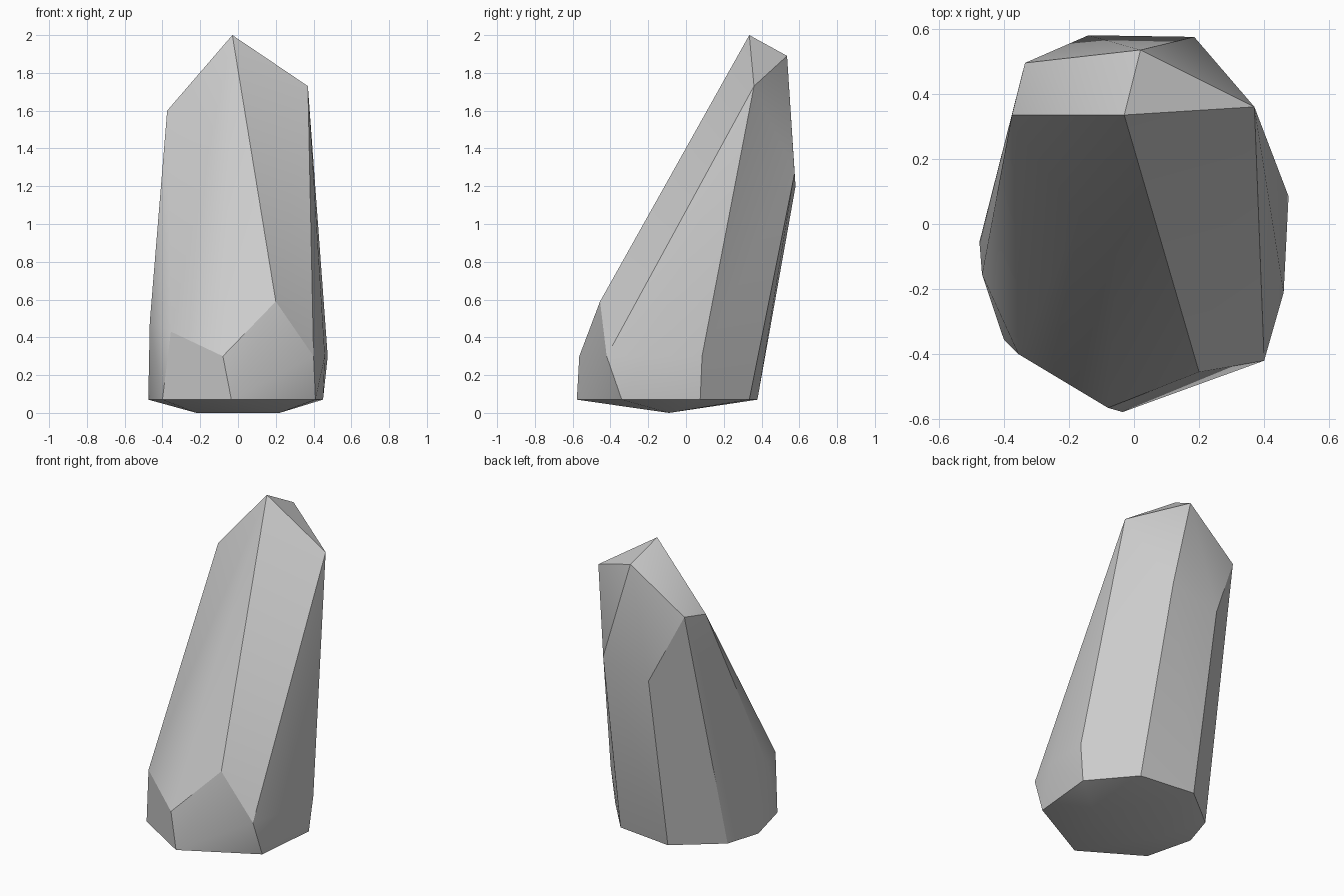
import bpy
import bmesh
import math

default_cube = bpy.data.objects.get("Cube")
if default_cube:
    bpy.data.objects.remove(default_cube, do_unlink=True)


def make_material(name, colour):
    material = bpy.data.materials.new(name)
    material.use_nodes = True
    material.diffuse_color = colour
    material.node_tree.nodes["Principled BSDF"].inputs["Base Color"].default_value = colour
    return material


def make_faceted_stone(name, corners, material):
    """Wrap the corner points in a convex skin and merge its flat facets."""
    bm = bmesh.new()
    for corner in corners:
        bm.verts.new(corner)
    hull = bmesh.ops.convex_hull(bm, input=bm.verts[:])
    loose = [v for v in bm.verts if not v.link_faces]
    bmesh.ops.delete(bm, geom=loose, context='VERTS')
    bmesh.ops.dissolve_limit(bm, angle_limit=math.radians(1),
                             verts=bm.verts[:], edges=bm.edges[:])
    bmesh.ops.recalc_face_normals(bm, faces=bm.faces[:])
    mesh = bpy.data.meshes.new(name)
    bm.to_mesh(mesh)
    bm.free()
    mesh.materials.append(material)
    stone = bpy.data.objects.new(name, mesh)
    bpy.context.collection.objects.link(stone)
    return stone


# Eight-sided base outline, tapering to a short keel on the ground
base_height = 0.07
base_outline = [(-0.035, -0.578), (0.41, -0.34), (0.45, 0.075), (0.23, 0.335),
                (-0.136, 0.378), (-0.407, 0.16), (-0.475, -0.055), (-0.40, -0.355)]
base = [(x, y, base_height) for x, y in base_outline]
keel = [(side * 0.22, -0.09, 0) for side in (-1, 1)]

# Chipped shoulder around the lower front and sides
shoulder = [(-0.08, -0.565, 0.30), (0.20, -0.455, 0.59), (0.40, -0.42, 0.30),
            (0.46, -0.21, 0.30), (0.475, 0.085, 0.30),
            (-0.355, -0.40, 0.43), (-0.467, -0.155, 0.48)]

# Bulge on the back, then the pointed crown
back = [(0.185, 0.575, 1.27), (-0.14, 0.58, 1.20)]
crown = [(-0.03, 0.335, 2.0), (0.37, 0.36, 1.73), (0.02, 0.535, 1.89),
         (-0.335, 0.495, 1.63), (-0.375, 0.335, 1.60)]

stone_grey = make_material("stone_grey", (0.6, 0.6, 0.6, 1))
stone = make_faceted_stone("leaning_stone", base + keel + shoulder + back + crown, stone_grey)

# Soft shading across shallow facets, crisp at strong edges
bpy.ops.object.select_all(action='DESELECT')
stone.select_set(True)
bpy.context.view_layer.objects.active = stone
bpy.ops.object.shade_smooth_by_angle(angle=math.radians(30))
